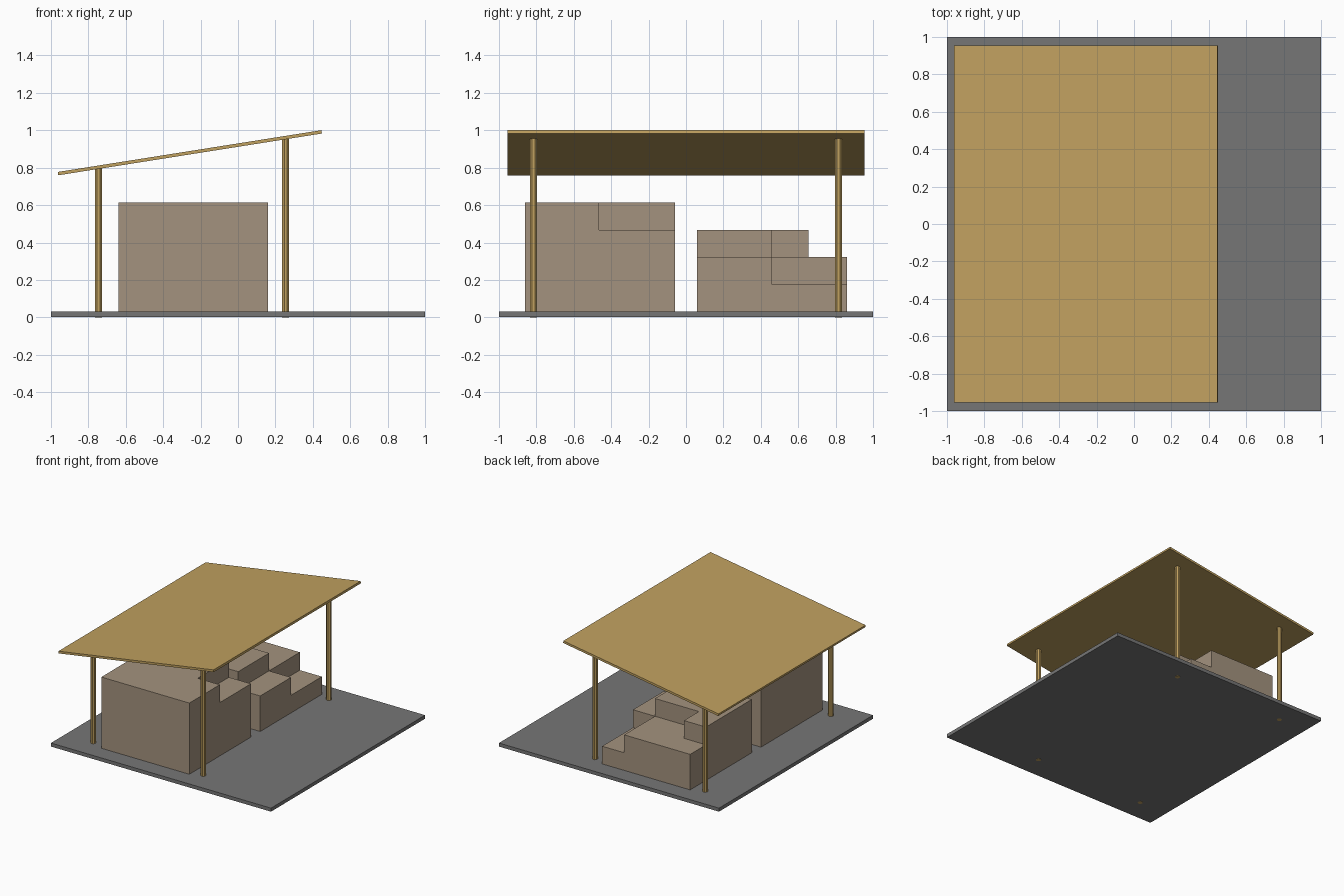
import bpy, math

if "Cube" in bpy.data.objects:
    bpy.data.objects.remove(bpy.data.objects["Cube"])


def material(name, colour):
    m = bpy.data.materials.new(name)
    m.diffuse_color = (*colour, 1)
    m.use_nodes = True
    m.node_tree.nodes["Principled BSDF"].inputs["Base Color"].default_value = m.diffuse_color
    return m


WOOD = material("golden wood", (0.53, 0.355, 0.115))
GREY = material("concrete grey", (0.18, 0.18, 0.18))
CRATE = material("crate brown", (0.37, 0.29, 0.21))


def finish(ob, name, mat):
    ob.name = name
    ob.data.materials.append(mat)
    return ob


def box(name, lo, hi, mat):
    """Axis-aligned box between two corners."""
    centre = [(a + b) / 2 for a, b in zip(lo, hi)]
    bpy.ops.mesh.primitive_cube_add(size=1, location=centre)
    ob = bpy.context.object
    ob.scale = [b - a for a, b in zip(lo, hi)]
    return finish(ob, name, mat)


# Floor slab, a hair above zero so the post feet show underneath
box("floor_slab", (-1, -1, 0.001), (1, 1, 0.03), GREY)

# Sloping flat roof
roof = box("roof", (-0.971, -0.955, 0.871), (0.456, 0.955, 0.889), WOOD)
roof.rotation_euler.y = -math.radians(9)

# Four octagonal posts, low on the left and tall on the right
for side, x, top in (("left", -0.745, 0.80), ("right", 0.255, 0.955)):
    for end, y in (("front", -0.815), ("back", 0.815)):
        bpy.ops.mesh.primitive_cylinder_add(
            vertices=8, radius=0.02, depth=top, location=(x, y, top / 2),
            rotation=(0, 0, math.pi / 8))
        finish(bpy.context.object, f"{end}_{side}_post", WOOD)

# Two stacks of crates: top heights by level, rows from front to back
LEVEL = {1: 0.175, 2: 0.322, 3: 0.468, 4: 0.615}
X_EDGES = (-0.64, -0.44, -0.245, -0.04, 0.16)
STACKS = {
    "front": ((-0.86, -0.66, -0.465, -0.255, -0.06),
              ("4444", "4444", "4443", "4443")),
    "back": ((0.06, 0.253, 0.46, 0.655, 0.86),
             ("3332", "3332", "3221", "2221")),
}
for stack, (y_edges, rows) in STACKS.items():
    for r, row in enumerate(rows):
        for c, level in enumerate(row):
            box(f"{stack}_crate_{r + 1}_{c + 1}",
                (X_EDGES[c], y_edges[r], 0.028),
                (X_EDGES[c + 1], y_edges[r + 1], LEVEL[int(level)]), CRATE)
